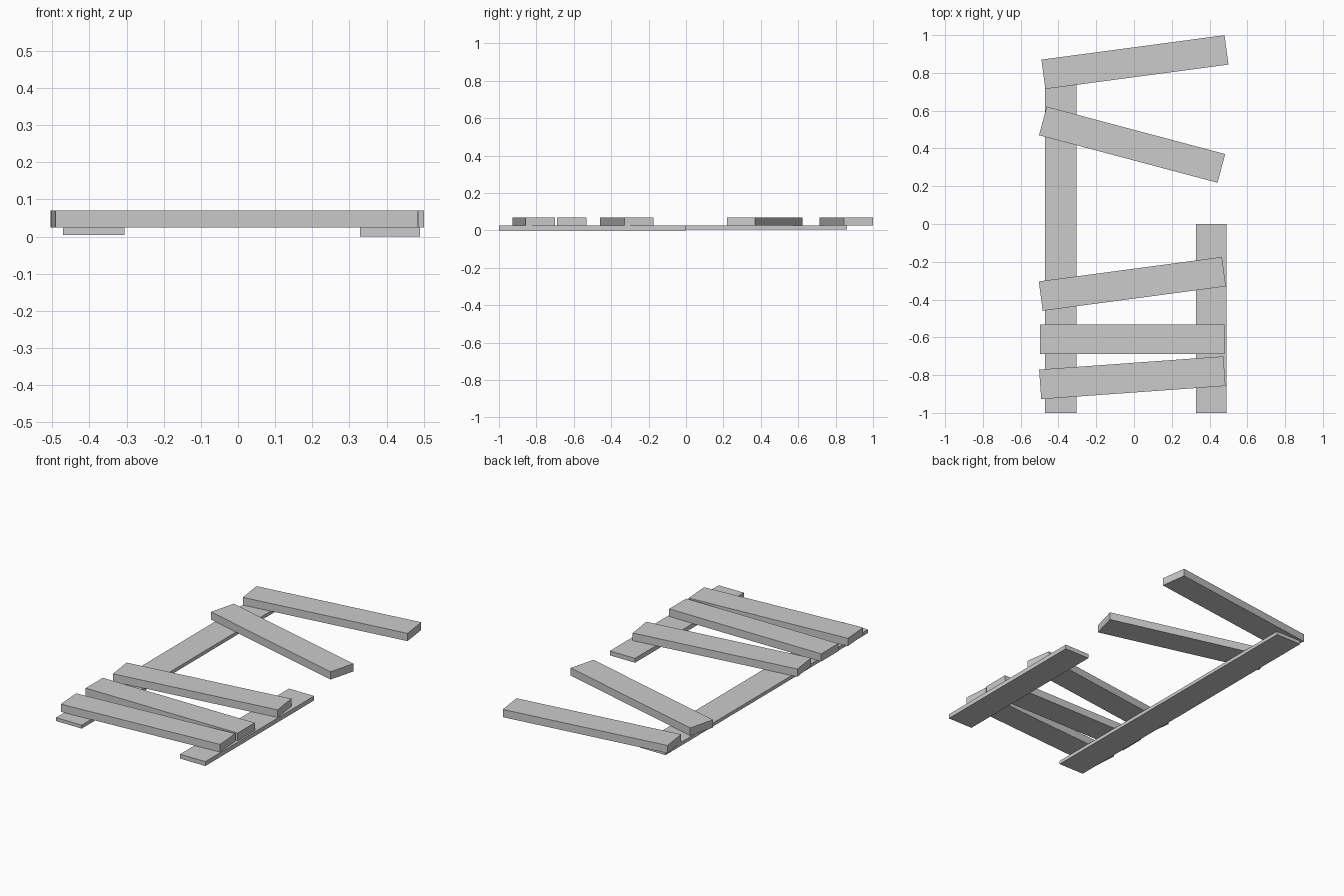
import bpy
from math import radians

if "Cube" in bpy.data.objects:
    bpy.data.objects.remove(bpy.data.objects["Cube"])


def plank(name, center, size, angle=0.0):
    """Box board with its dimensions in the mesh, turned about z."""
    bpy.ops.mesh.primitive_cube_add(size=1)
    ob = bpy.context.object
    ob.name = ob.data.name = name
    for v in ob.data.vertices:
        v.co = [c * s for c, s in zip(v.co, size)]
    ob.location = center
    ob.rotation_euler.z = radians(angle)
    return ob


# Rails lying on the ground: a long one and a broken short one
plank("long_rail", (-0.388, -0.07, 0.015), (0.165, 1.86, 0.02))
plank("short_rail", (0.409, -0.5, 0.0128), (0.162, 1.0, 0.0256))

# Crooked slats resting on the rails: centre x, centre y, angle
SLATS = [
    (0.005, 0.857, 7.6),
    (-0.010, 0.420, -14.9),
    (-0.009, -0.317, 7.6),
    (-0.009, -0.610, 0.0),
    (-0.009, -0.814, 4.1),
]
for i, (x, y, angle) in enumerate(SLATS, 1):
    plank(f"slat_{i}", (x, y, 0.0475), (0.978, 0.157, 0.045), angle)
